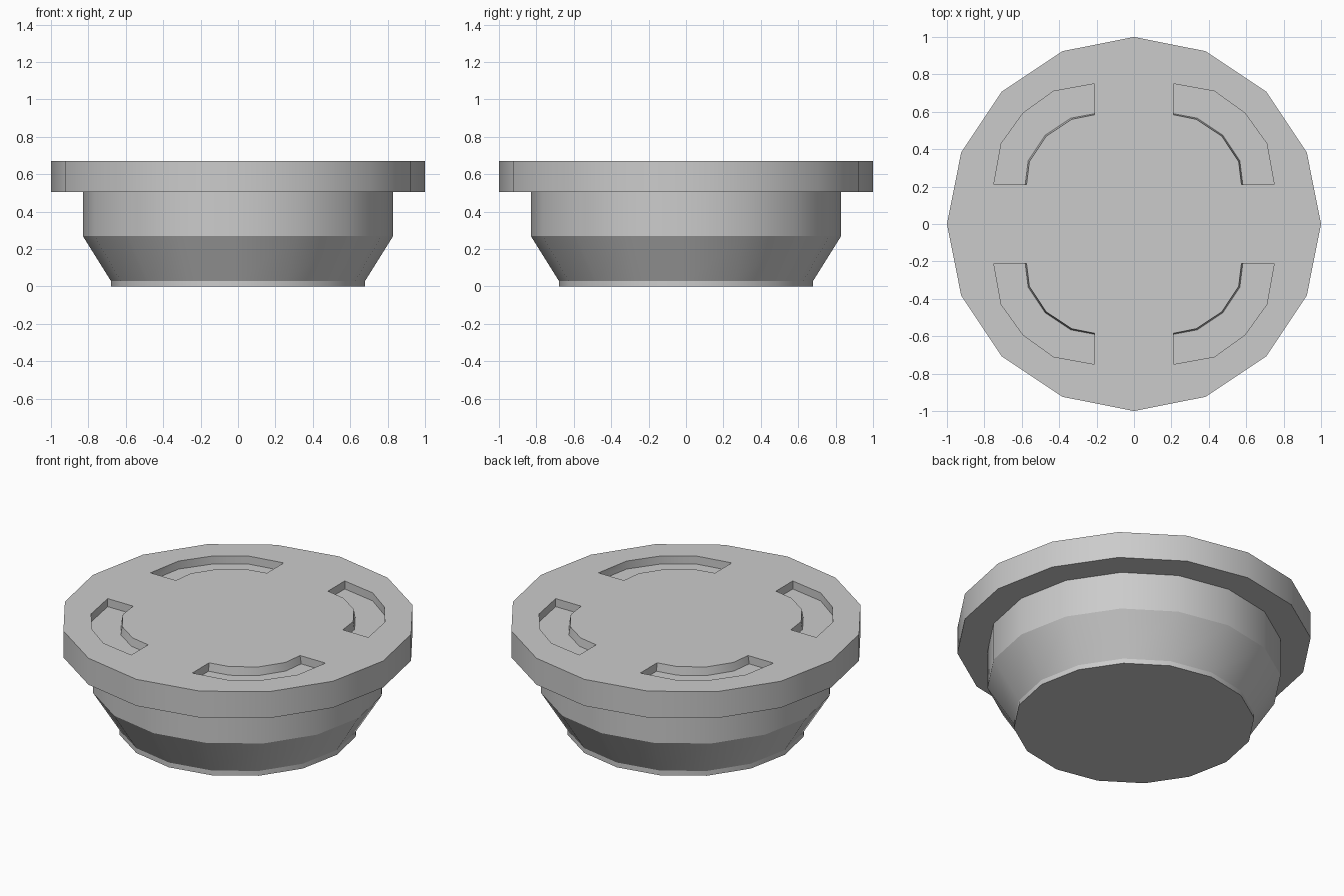
import bpy, bmesh, math

if "Cube" in bpy.data.objects:
    bpy.data.objects.remove(bpy.data.objects["Cube"])

SIDES = 16
TOP = 0.67
DEPTH = 0.05


def make_object(name, bm):
    bmesh.ops.recalc_face_normals(bm, faces=bm.faces)
    mesh = bpy.data.meshes.new(name)
    bm.to_mesh(mesh)
    bm.free()
    obj = bpy.data.objects.new(name, mesh)
    bpy.context.collection.objects.link(obj)
    return obj


def lathe(name, profile):
    bm = bmesh.new()
    rings = []
    for r, z in profile:
        rings.append([bm.verts.new((r * math.cos(2 * math.pi * i / SIDES),
                                    r * math.sin(2 * math.pi * i / SIDES), z))
                      for i in range(SIDES)])
    for a, b in zip(rings, rings[1:]):
        for i in range(SIDES):
            j = (i + 1) % SIDES
            bm.faces.new((a[i], a[j], b[j], b[i]))
    bm.faces.new(rings[0])
    bm.faces.new(rings[-1])
    return make_object(name, bm)


# Round plug: foot lip, taper, neck and wide flange
plug = lathe("plug_body", [(0.68, 0), (0.68, 0.03), (0.83, 0.27), (0.83, 0.505),
                           (1.0, 0.505), (1.0, TOP)])

# Four curved grip recesses, one per quadrant
outer = [(0.21, 0.75), (0.43, 0.71), (0.593, 0.593), (0.71, 0.43), (0.75, 0.21)]
inner_top = [(0.573, 0.21), (0.558, 0.333), (0.468, 0.468), (0.333, 0.558), (0.21, 0.583)]
inner_top[0] = (0.583 - 0.01, 0.21)
inner_top[-1] = (0.21, 0.573 + 0.01)
inner_low = [(0.582, 0.21), (0.566, 0.338), (0.475, 0.475), (0.338, 0.566), (0.21, 0.59)]

bm = bmesh.new()
for sx in (1, -1):
    for sy in (1, -1):
        low, high = [[bm.verts.new((sx * x, sy * y, z)) for x, y in pts]
                     for pts, z in ((outer + inner_low, TOP - DEPTH),
                                    (outer + inner_top, TOP + 0.01))]
        bm.faces.new(low)
        bm.faces.new(high)
        n = len(low)
        for i in range(n):
            j = (i + 1) % n
            bm.faces.new((low[i], low[j], high[j], high[i]))
cutter = make_object("recess_cutter", bm)
cutter.hide_render = True

# Cut the recesses and finish the shading
bpy.context.view_layer.objects.active = plug
plug.select_set(True)
mod = plug.modifiers.new("recesses", 'BOOLEAN')
mod.operation = 'DIFFERENCE'
mod.solver = 'EXACT'
mod.object = cutter
bpy.ops.object.modifier_apply(modifier=mod.name)
bpy.data.objects.remove(cutter, do_unlink=True)
bpy.ops.object.shade_smooth_by_angle(angle=math.radians(30))
